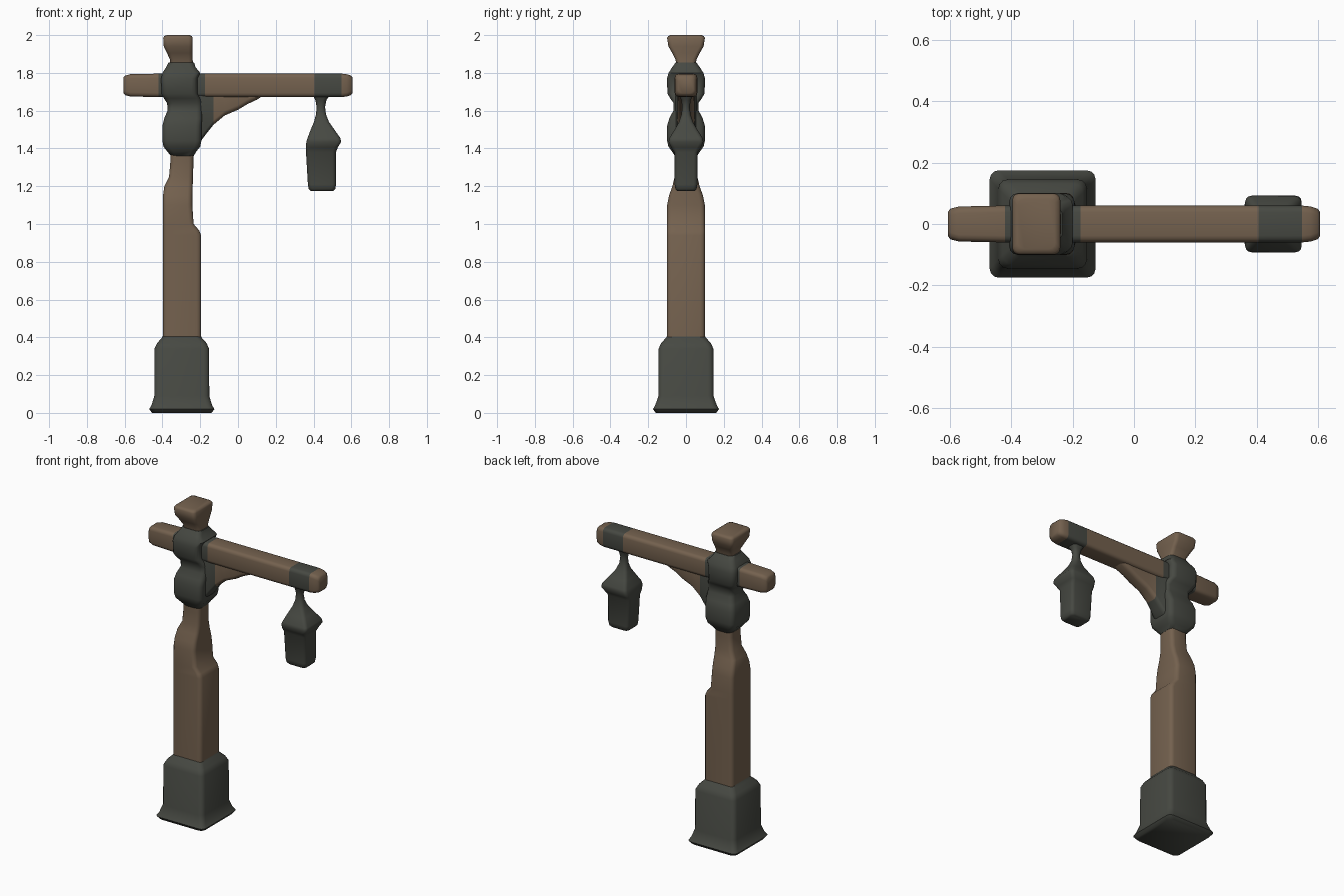
import bpy, math


def material(name, color):
    m = bpy.data.materials.new(name)
    m.diffuse_color = (*color, 1)
    return m


WOOD = material("weathered wood", (0.175, 0.12, 0.077))
METAL = material("dark iron", (0.062, 0.066, 0.055))


def loft(name, rings, mats, along_x=False, rule=None, steps=4):
    """Skin rounded rectangles. Ring = (t, a0, a1, b0, b1, corner radius).
    Upright: t=z, a=x, b=y.  Along x: t=x, a=y, b=z."""
    verts, faces, ids = [], [], []
    n = 4 * steps
    for t, a0, a1, b0, b1, r in rings:
        r = min(r, (a1 - a0) * 0.49, (b1 - b0) * 0.49)
        corners = [(a1 - r, b1 - r), (a0 + r, b1 - r), (a0 + r, b0 + r), (a1 - r, b0 + r)]
        for c, (ca, cb) in enumerate(corners):
            for s in range(steps):
                ang = math.pi / 2 * (c + s / (steps - 1))
                a, b = ca + r * math.cos(ang), cb + r * math.sin(ang)
                verts.append((t, a, b) if along_x else (a, b, t))
    for k in range(len(rings) - 1):
        mid = (rings[k][0] + rings[k + 1][0]) / 2
        for i in range(n):
            j = (i + 1) % n
            faces.append((k * n + i, k * n + j, (k + 1) * n + j, (k + 1) * n + i))
            ids.append(rule(mid) if rule else 0)
    last = (len(rings) - 1) * n
    faces += [tuple(reversed(range(n))), tuple(range(last, last + n))]
    ids += [ids[0], ids[-1]]
    me = bpy.data.meshes.new(name)
    me.from_pydata(verts, [], faces)
    for m in mats:
        me.materials.append(m)
    for p, i in zip(me.polygons, ids):
        p.material_index = i
    me.shade_smooth()
    me.set_sharp_from_angle(angle=math.radians(50))
    ob = bpy.data.objects.new(name, me)
    bpy.context.collection.objects.link(ob)
    return ob


def upright(name, rows, mat, r):
    """Rows (z, x0, x1, half depth), symmetric front to back."""
    return loft(name, [(z, x0, x1, -h, h, r) for z, x0, x1, h in rows], [mat])


# flared iron foot
upright("base", [
    (0.0, -0.455, -0.14, 0.16), (0.02, -0.47, -0.125, 0.175), (0.04, -0.458, -0.137, 0.163),
    (0.09, -0.443, -0.152, 0.146), (0.34, -0.442, -0.153, 0.145), (0.37, -0.428, -0.167, 0.131),
    (0.395, -0.405, -0.19, 0.108), (0.41, -0.397, -0.198, 0.098)], METAL, 0.03)

# post with worn notch on the right and a narrowed neck
upright("post", [
    (0.35, -0.398, -0.195, 0.101), (0.94, -0.398, -0.195, 0.101), (0.965, -0.398, -0.205, 0.101),
    (1.0, -0.398, -0.235, 0.101), (1.1, -0.398, -0.242, 0.1), (1.15, -0.397, -0.242, 0.09),
    (1.2, -0.39, -0.24, 0.072), (1.25, -0.365, -0.238, 0.06), (1.33, -0.358, -0.236, 0.058),
    (1.42, -0.358, -0.236, 0.058)], WOOD, 0.025)

# iron brackets holding the brace and the beam
upright("bracket", [
    (1.36, -0.355, -0.235, 0.058), (1.385, -0.375, -0.22, 0.075), (1.41, -0.395, -0.2, 0.093),
    (1.44, -0.4, -0.194, 0.1), (1.52, -0.4, -0.194, 0.1), (1.56, -0.39, -0.19, 0.088),
    (1.6, -0.373, -0.19, 0.067), (1.64, -0.375, -0.19, 0.066), (1.665, -0.392, -0.2, 0.083),
    (1.69, -0.405, -0.215, 0.098), (1.77, -0.407, -0.215, 0.101), (1.8, -0.4, -0.2, 0.092),
    (1.83, -0.38, -0.225, 0.073), (1.855, -0.368, -0.232, 0.055)], METAL, 0.03)

# flared post top
upright("post_top", [
    (1.83, -0.36, -0.236, 0.05), (1.87, -0.36, -0.24, 0.055), (1.905, -0.376, -0.24, 0.073),
    (1.94, -0.393, -0.24, 0.093), (1.985, -0.396, -0.24, 0.1), (1.995, -0.39, -0.245, 0.094),
    (2.0, -0.378, -0.257, 0.082)], WOOD, 0.022)

# cross beam with two iron bands
beam_rows = [(-0.606, 0.02), (-0.597, 0.01), (-0.57, 0.003), (-0.42, 0), (-0.175, 0),
             (0.405, 0), (0.547, 0), (0.575, 0.003), (0.597, 0.01), (0.606, 0.02)]
loft("beam", [(x, -0.06 + d, 0.06 - d, 1.672 + d, 1.796 - d, 0.022) for x, d in beam_rows],
     [WOOD, METAL], True, lambda x: int(-0.42 < x < -0.175 or 0.405 < x < 0.547))

# curved brace, iron near the post and wood further out
brace_rows = [(-0.26, 1.4, 0.06), (-0.2, 1.435, 0.055), (-0.17, 1.475, 0.05), (-0.13, 1.525, 0.046),
              (-0.07, 1.575, 0.044), (0.0, 1.605, 0.044), (0.05, 1.635, 0.044),
              (0.1, 1.658, 0.046), (0.14, 1.685, 0.046)]
loft("brace", [(x, -h, h, z, 1.74, 0.025) for x, z, h in brace_rows],
     [WOOD, METAL], True, lambda x: int(x < -0.13))

# hanging lantern
upright("lantern", [
    (1.175, 0.385, 0.505, 0.047), (1.185, 0.374, 0.515, 0.056), (1.21, 0.37, 0.519, 0.06),
    (1.38, 0.36, 0.519, 0.062), (1.405, 0.359, 0.528, 0.078), (1.435, 0.362, 0.546, 0.092),
    (1.455, 0.368, 0.542, 0.088), (1.5, 0.385, 0.51, 0.06), (1.54, 0.402, 0.482, 0.037),
    (1.58, 0.413, 0.466, 0.024), (1.62, 0.416, 0.461, 0.02), (1.655, 0.41, 0.468, 0.025),
    (1.685, 0.395, 0.487, 0.04)], METAL, 0.02)
